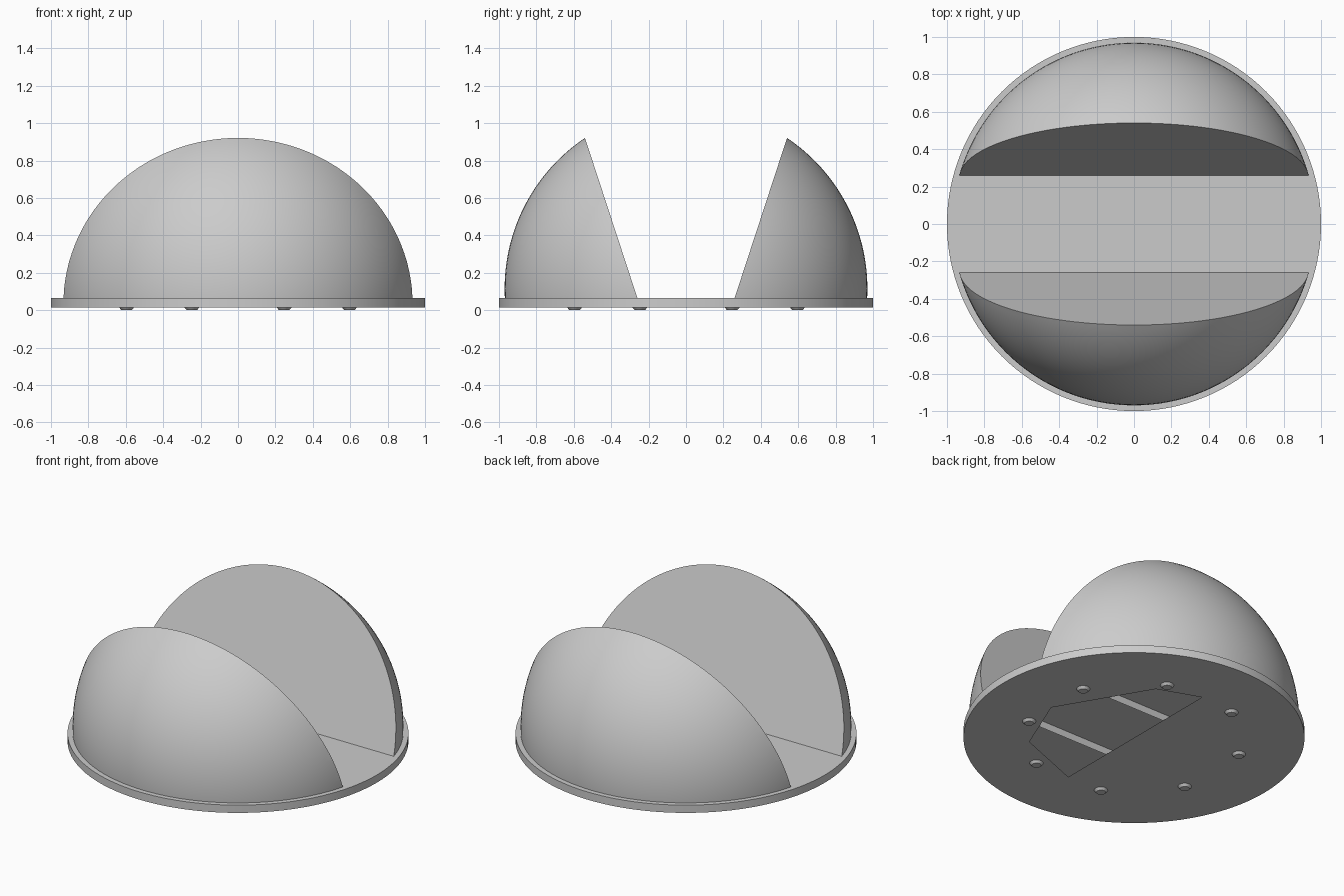
import bpy, bmesh, math
from mathutils import Vector

if "Cube" in bpy.data.objects:
    bpy.data.objects.remove(bpy.data.objects["Cube"])

BASE_TOP, BASE_LOW = 0.065, 0.015


def finish(name, bm, smooth=True):
    bmesh.ops.recalc_face_normals(bm, faces=bm.faces)
    me = bpy.data.meshes.new(name)
    bm.to_mesh(me)
    bm.free()
    ob = bpy.data.objects.new(name, me)
    bpy.context.collection.objects.link(ob)
    if smooth:
        bpy.ops.object.select_all(action='DESELECT')
        ob.select_set(True)
        bpy.context.view_layer.objects.active = ob
        bpy.ops.object.shade_smooth_by_angle(angle=math.radians(30))
    return ob


def loop(bm, points, z):
    vs = [bm.verts.new((x, y, z)) for x, y in points]
    es = [bm.edges.new((vs[i], vs[(i + 1) % len(vs)])) for i in range(len(vs))]
    return vs, es


# Hollow round base with an opening in its underside
bm = bmesh.new()
N = 128
circle = [(math.cos(2 * math.pi * i / N), math.sin(2 * math.pi * i / N)) for i in range(N)]
top, _ = loop(bm, circle, BASE_TOP)
low, low_edges = loop(bm, circle, BASE_LOW)
for i in range(N):
    j = (i + 1) % N
    bm.faces.new((low[i], low[j], top[j], top[i]))
bm.faces.new(top)
hole = [(0, 0.62), (0, -0.6), (0.44, -0.43), (0.6, -0.04), (0.27, 0.52)]
_, hole_edges = loop(bm, hole, BASE_LOW)
bmesh.ops.triangle_fill(bm, edges=low_edges + hole_edges, use_beauty=True, normal=(0, 0, -1))
finish("round_base", bm)

# Two dome halves, each cut by a plane leaning outwards
for side, label in ((-1, "front"), (1, "back")):
    bm = bmesh.new()
    bmesh.ops.create_uvsphere(bm, u_segments=128, v_segments=64, radius=0.97)
    bmesh.ops.translate(bm, verts=bm.verts, vec=(0, 0, 0.115))
    cuts = [(Vector((0, 0, BASE_TOP)), Vector((0, 0, -1))),
            (Vector((0, side * 0.26, BASE_TOP)), Vector((0, -side * 0.855, 0.28)))]
    for co, no in cuts:
        res = bmesh.ops.bisect_plane(bm, geom=bm.verts[:] + bm.edges[:] + bm.faces[:],
                                     plane_co=co, plane_no=no, clear_outer=True)
        edges = [g for g in res["geom_cut"] if isinstance(g, bmesh.types.BMEdge)]
        bmesh.ops.contextual_create(bm, geom=edges)
    finish(label + "_dome_half", bm)

    # Rib seen inside the base, below the straight edge of the dome half
    bm = bmesh.new()
    x0, x1 = (-0.05, 0.55)
    vs = [bm.verts.new(p) for p in ((x0, side * 0.26, 0.018), (x1, side * 0.26, 0.018),
                                    (x1, side * 0.26, 0.064), (x0, side * 0.26, 0.064))]
    bm.faces.new(vs)
    finish(label + "_inner_rib", bm, False)

# Ring of eight small tapered feet
for k in range(8):
    a = math.radians(22.5 + 45 * k)
    bm = bmesh.new()
    bmesh.ops.create_cone(bm, cap_ends=True, segments=24, radius1=0.028, radius2=0.042, depth=0.017)
    bmesh.ops.translate(bm, verts=bm.verts,
                        vec=(0.645 * math.cos(a), 0.645 * math.sin(a), 0.0085))
    finish("foot_%d" % (k + 1), bm)
